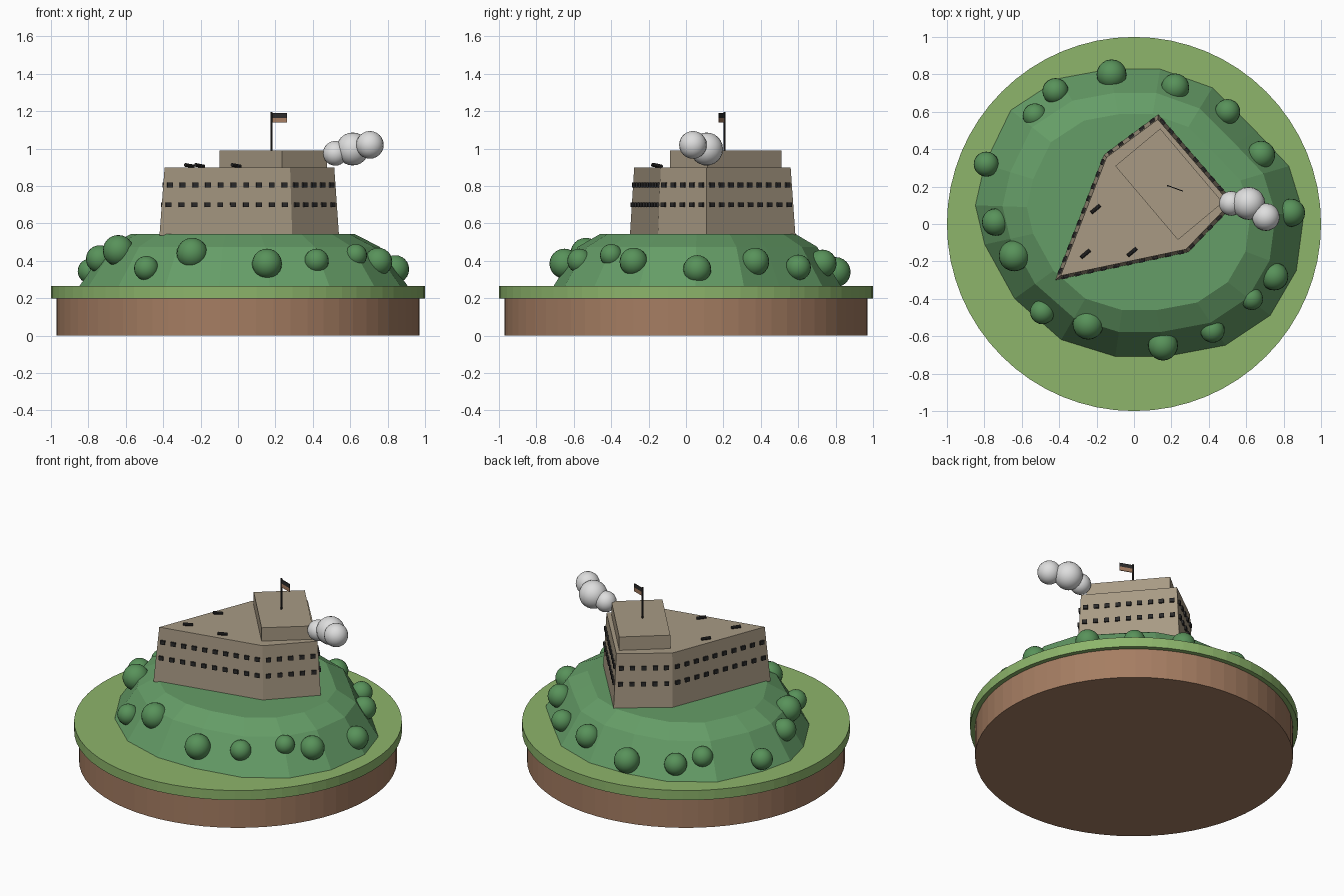
import bpy
import bmesh
import math
from mathutils import Vector, Matrix

cube = bpy.data.objects.get("Cube")
if cube:
    bpy.data.objects.remove(cube, do_unlink=True)


def material(name, r, g, b):
    """Flat material from 0-255 display values, stored as linear."""
    lin = [((c / 255 + 0.055) / 1.055) ** 2.4 for c in (r, g, b)] + [1.0]
    mat = bpy.data.materials.new(name)
    mat.use_nodes = True
    mat.diffuse_color = lin
    mat.node_tree.nodes["Principled BSDF"].inputs["Base Color"].default_value = lin
    return mat


EARTH = material("earth brown", 165, 125, 98)
GRASS = material("grass green", 141, 181, 107)
HILL = material("hill green", 101, 157, 103)
BUSH = material("bush green", 88, 146, 90)
STONE = material("stone", 168, 154, 132)
DARK = material("dark iron", 44, 43, 43)
SMOKE = material("smoke grey", 222, 222, 222)


def finish(name, bm, mat, smooth=False):
    bmesh.ops.recalc_face_normals(bm, faces=bm.faces)
    mesh = bpy.data.meshes.new(name)
    bm.to_mesh(mesh)
    bm.free()
    mesh.materials.append(mat)
    mesh.polygons.foreach_set("use_smooth", [smooth] * len(mesh.polygons))
    obj = bpy.data.objects.new(name, mesh)
    bpy.context.collection.objects.link(obj)
    return obj


def loft(name, rings, mat):
    """Closed solid through a stack of (points, height) rings."""
    bm = bmesh.new()
    loops = [[bm.verts.new((p[0], p[1], z)) for p in pts] for pts, z in rings]
    n = len(loops[0])
    for low, high in zip(loops, loops[1:]):
        for i in range(n):
            j = (i + 1) % n
            bm.faces.new((low[i], low[j], high[j], high[i]))
    bm.faces.new(loops[0][::-1])
    bm.faces.new(loops[-1])
    return finish(name, bm, mat)


def scaled(pts, k, centre):
    c = Vector(centre)
    return [c + (Vector(p) - c) * k for p in pts]


def circle(r, n=64):
    return [(r * math.cos(math.tau * i / n), r * math.sin(math.tau * i / n)) for i in range(n)]


def ball(name, x, y, z, r, mat):
    bm = bmesh.new()
    bmesh.ops.create_uvsphere(bm, u_segments=20, v_segments=12, radius=r,
                              matrix=Matrix.Translation((x, y, z)))
    return finish(name, bm, mat, True)


# Round base and grass disc
loft("earth_base", [(circle(0.97), 0), (circle(0.97), 0.2)], EARTH)
loft("grass_disc", [(circle(1.0), 0.2), (circle(1.0), 0.265)], GRASS)

# Irregular faceted hill
outline = [(0.91, 0.05), (0.87, -0.25), (0.73, -0.49), (0.49, -0.65), (0.17, -0.71),
           (-0.10, -0.71), (-0.39, -0.62), (-0.64, -0.40), (-0.80, -0.11), (-0.85, 0.10),
           (-0.80, 0.32), (-0.66, 0.61), (-0.40, 0.78), (-0.13, 0.83), (0.14, 0.83),
           (0.42, 0.73), (0.65, 0.50), (0.83, 0.31)]
mid = (0.015, 0.07)
loft("hill", [(outline, 0.262), (scaled(outline, 0.83, mid), 0.475),
              (scaled(outline, 0.68, mid), 0.543)], HILL)

# Bushes around the slope: x, y, z, radius
bushes = [(-0.12, 0.80, 0.34, 0.08), (0.22, 0.73, 0.385, 0.075), (0.50, 0.60, 0.365, 0.068),
          (0.68, 0.37, 0.395, 0.075), (0.84, 0.06, 0.355, 0.075), (0.75, -0.28, 0.395, 0.075),
          (0.63, -0.40, 0.43, 0.06), (0.42, -0.57, 0.40, 0.065), (0.155, -0.65, 0.385, 0.08),
          (-0.245, -0.535, 0.44, 0.083), (-0.49, -0.47, 0.36, 0.066), (-0.64, -0.17, 0.455, 0.083),
          (-0.74, 0.01, 0.41, 0.073), (-0.79, 0.32, 0.345, 0.067), (-0.53, 0.58, 0.39, 0.065),
          (-0.42, 0.71, 0.36, 0.07)]
for i, b in enumerate(bushes):
    ball(f"bush_{i + 1}", *b, BUSH)

# Five-sided fort with sloping walls
foot = [(-0.42, -0.30), (0.29, -0.15), (0.54, 0.11), (0.13, 0.585), (-0.16, 0.37)]
core = (0.08, 0.12)
Z0, Z1 = 0.535, 0.9
TAPER = 0.945
loft("fort_walls", [(foot, Z0), (scaled(foot, TAPER, core), Z1)], STONE)

# Two rows of gun windows on every wall
bm = bmesh.new()
for z in (0.70, 0.805):
    ring = scaled(foot, 1 + (TAPER - 1) * (z - Z0) / (Z1 - Z0), core)
    for a, b in zip(ring, ring[1:] + ring[:1]):
        edge = b - a
        count = round(edge.length / 0.07)
        turn = Matrix.Rotation(math.atan2(edge.y, edge.x), 4, "Z")
        for i in range(count):
            p = a + edge * (i + 0.5) / count
            bmesh.ops.create_cube(bm, size=1, matrix=Matrix.Translation((p.x, p.y, z)) @ turn
                                  @ Matrix.Diagonal((0.03, 0.022, 0.026, 1)))
finish("gun_windows", bm, DARK)

# Raised block on the roof
block = [(-0.10, 0.31), (0.235, -0.085), (0.475, 0.115), (0.14, 0.51)]
loft("upper_block", [(block, 0.89), (block, 0.99)], STONE)

# Small cannons lying on the roof
for i, (x, y) in enumerate([(-0.205, 0.08), (-0.26, -0.16), (-0.01, -0.15)]):
    bm = bmesh.new()
    lay = Matrix.Rotation(math.radians(40), 4, "Z") @ Matrix.Rotation(math.radians(98), 4, "Y")
    bmesh.ops.create_cone(bm, cap_ends=True, segments=10, radius1=0.01, radius2=0.01, depth=0.06,
                          matrix=Matrix.Translation((x, y, 0.909)) @ lay)
    finish(f"cannon_{i + 1}", bm, DARK)

# Flagpole and two-stripe flag
bm = bmesh.new()
bmesh.ops.create_cone(bm, cap_ends=True, segments=8, radius1=0.005, radius2=0.005, depth=0.21,
                      matrix=Matrix.Translation((0.18, 0.205, 1.092)))
finish("flagpole", bm, DARK)
for name, z, mat in (("flag_top_stripe", 1.178, DARK), ("flag_bottom_stripe", 1.152, EARTH)):
    bm = bmesh.new()
    place = Matrix.Translation((0.222, 0.19, z)) @ Matrix.Rotation(math.radians(-20), 4, "Z")
    bmesh.ops.create_cube(bm, size=1, matrix=place @ Matrix.Diagonal((0.086, 0.005, 0.026, 1)))
    finish(name, bm, mat)

# Smoke puffs drifting off the right corner of the fort
for i, puff in enumerate([(0.52, 0.11, 0.975, 0.066), (0.613, 0.11, 0.998, 0.088),
                          (0.705, 0.037, 1.02, 0.074)]):
    ball(f"smoke_puff_{i + 1}", *puff, SMOKE)
